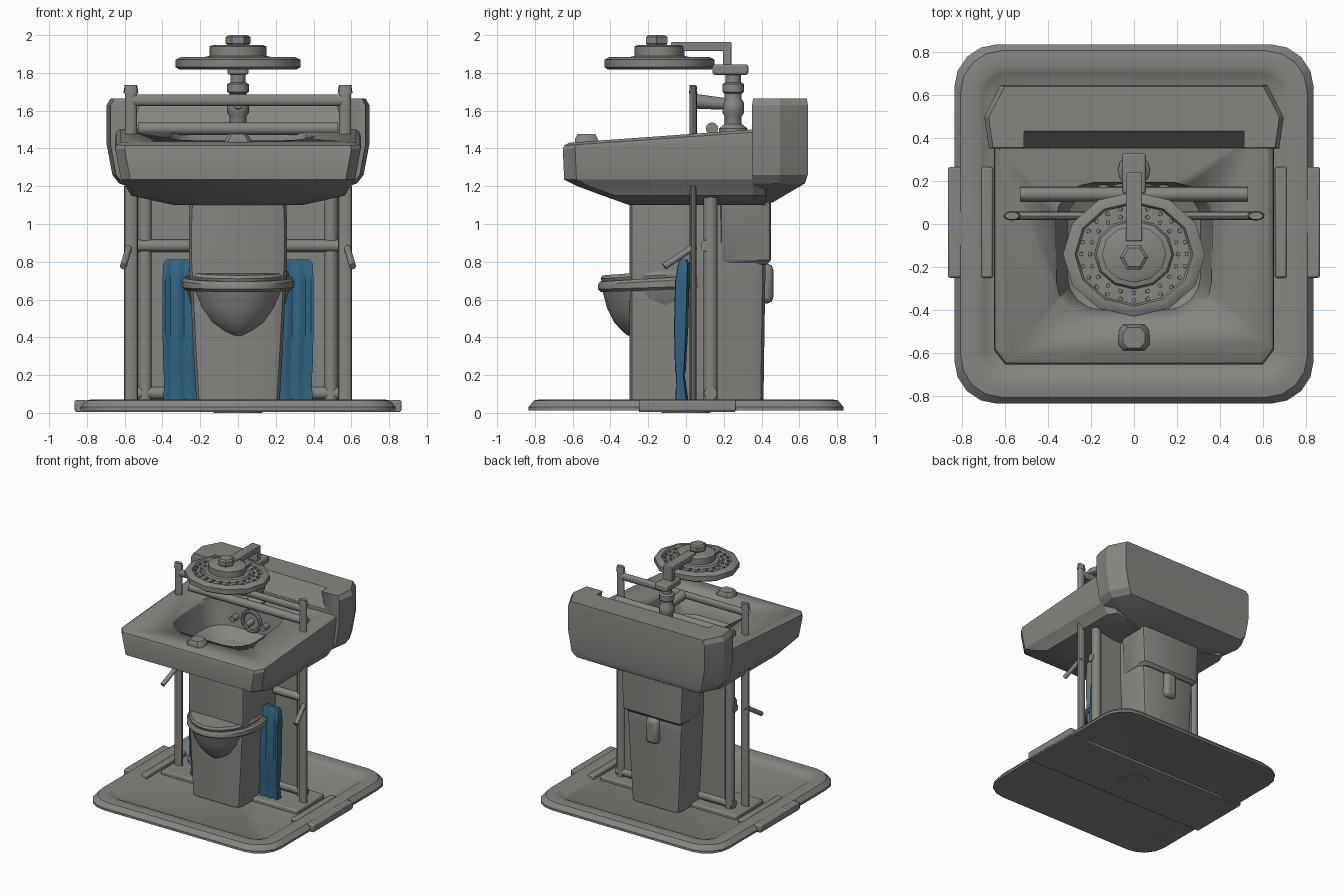
import bpy, bmesh, math
from mathutils import Vector, Matrix

def material(name, c):
    m = bpy.data.materials.new(name)
    m.diffuse_color = (*c, 1)
    return m

GREY = material("warm grey", (0.235, 0.235, 0.22))
BLUE = material("towel blue", (0.03, 0.13, 0.235))

def finish(name, bm, mat=GREY, smooth=35, bevel=0):
    bmesh.ops.remove_doubles(bm, verts=bm.verts, dist=1e-5)
    bmesh.ops.recalc_face_normals(bm, faces=bm.faces)
    me = bpy.data.meshes.new(name)
    bm.to_mesh(me)
    bm.free()
    ob = bpy.data.objects.new(name, me)
    bpy.context.collection.objects.link(ob)
    me.materials.append(mat)
    if bevel:
        b = ob.modifiers.new("bevel", 'BEVEL')
        b.width, b.segments = bevel, 2
    bpy.ops.object.select_all(action='DESELECT')
    ob.select_set(True)
    bpy.context.view_layer.objects.active = ob
    bpy.ops.object.shade_smooth_by_angle(angle=math.radians(smooth))
    return ob

def rrect(hx, y0, y1, rx, ry, z0, z1=None, n=4):
    """Rounded rectangle ring; z runs from z0 at the front to z1 at the back."""
    z1 = z0 if z1 is None else z1
    pts = []
    for sx, sy, a0 in ((1, 1, 0), (-1, 1, 90), (-1, -1, 180), (1, -1, 270)):
        for i in range(n + 1):
            a = math.radians(a0 + 90 * i / n)
            x = sx * (hx - rx) + rx * math.cos(a)
            y = (y1 - ry if sy > 0 else y0 + ry) + ry * math.sin(a)
            pts.append((x, y, z0 + (z1 - z0) * (y - y0) / (y1 - y0)))
    return pts

def ngon(r, cy, z, n, flat=1.0):
    return [(r * math.cos(math.tau * i / n), cy + flat * r * math.sin(math.tau * i / n), z) for i in range(n)]

def loft(name, rings, **kw):
    bm = bmesh.new()
    vs = [[bm.verts.new(p) for p in r] for r in rings]
    for a, b in zip(vs, vs[1:]):
        for i in range(len(a)):
            j = (i + 1) % len(a)
            bm.faces.new((a[i], a[j], b[j], b[i]))
    bm.faces.new(vs[0][::-1])
    bm.faces.new(vs[-1])
    return finish(name, bm, **kw)

def box(name, x0, x1, y0, y1, z0, z1, bevel=0.01, **kw):
    bm = bmesh.new()
    bmesh.ops.create_cube(bm, size=1)
    for v in bm.verts:
        v.co = ((x0 + x1) / 2 + v.co.x * (x1 - x0), (y0 + y1) / 2 + v.co.y * (y1 - y0),
                (z0 + z1) / 2 + v.co.z * (z1 - z0))
    return finish(name, bm, bevel=bevel, **kw)

def rod(name, p, q, r, r2=None, flat=1.0, n=12):
    """Rod from p to q; flat squashes it along y."""
    p, q = Vector(p), Vector(q)
    d = q - p
    bm = bmesh.new()
    bmesh.ops.create_cone(bm, cap_ends=True, segments=n, radius1=r, radius2=r if r2 is None else r2,
                          depth=d.length, matrix=Matrix.Translation((p + q) / 2) @ d.to_track_quat('Z', 'Y').to_matrix().to_4x4())
    for v in bm.verts:
        v.co.y = p.y + (v.co.y - p.y) * flat
    return finish(name, bm)

def cut(ob, cutter):
    m = ob.modifiers.new("cut", 'BOOLEAN')
    m.operation, m.solver, m.object = 'DIFFERENCE', 'EXACT', cutter
    cutter.hide_render = True
    cutter.hide_set(True)

# Floor tray with a rounded rim, clips, bridge plate and drain
T = lambda h, r, z: rrect(h, -h, h, r, r, z)
loft("floor_tray", [T(0.66, 0.1, 0.02), T(0.70, 0.12, 0.012), T(0.835, 0.2, 0.012), T(0.835, 0.2, 0.03),
                    T(0.805, 0.19, 0.066), T(0.78, 0.18, 0.07), T(0.73, 0.14, 0.07), T(0.70, 0.11, 0.06),
                    T(0.67, 0.09, 0.04)])
box("under_band", -0.86, 0.86, -0.25, 0.26, 0.004, 0.025, 0.005)
rod("drain_cover", (0, 0, 0), (0, 0, 0.02), 0.13, n=16)
box("bridge_plate", -0.62, 0.62, -0.12, 0.24, 0.03, 0.072)
for s in (-1, 1):
    a, b = sorted((s * 0.80, s * 0.865))
    box("tray_clip", a, b, -0.25, 0.265, 0.008, 0.068)
    a, b = sorted((s * 0.655, s * 0.71))
    box("inner_clip", a, b, -0.25, 0.265, 0.03, 0.071)

# Pedestal, cistern and rear knob
P = lambda hx, y1, z: rrect(hx, -0.30, y1, 0.05, 0.05, z, n=2)
loft("pedestal", [P(0.22, 0.41, 0.05), P(0.24, 0.415, 0.40), P(0.255, 0.42, 0.72), P(0.26, 0.42, 0.80),
                  P(0.26, 0.35, 1.0), P(0.255, 0.35, 1.13)])
C = lambda hx, y1, z: rrect(hx, 0.18, y1, 0.03, 0.03, z, n=2)
loft("cistern", [C(0.25, 0.43, 0.785), C(0.27, 0.45, 0.81), C(0.285, 0.45, 1.14)])
box("rear_knob", -0.055, 0.055, 0.38, 0.462, 0.58, 0.79, 0.03)

# Toilet bowl, seat and lid
E = lambda rx, y0, y1, z, zb=None: rrect(rx, y0, y1, rx, (y1 - y0) / 2, z, zb, n=6)
loft("toilet_bowl", [E(0.06, -0.31, 0.0, 0.41), E(0.13, -0.34, 0.1, 0.435), E(0.19, -0.38, 0.16, 0.48),
                     E(0.245, -0.42, 0.2, 0.56), E(0.275, -0.445, 0.22, 0.66)])
loft("toilet_seat", [E(0.28, -0.45, 0.22, 0.64, 0.66), E(0.298, -0.465, 0.23, 0.655, 0.675),
                     E(0.298, -0.465, 0.23, 0.68, 0.72), E(0.285, -0.455, 0.22, 0.695, 0.735)])
loft("toilet_lid", [E(0.265, -0.445, 0.2, 0.69, 0.73), E(0.272, -0.452, 0.2, 0.71, 0.75),
                    E(0.262, -0.442, 0.2, 0.728, 0.775)])

# Sink body with a cut-out bowl
def S(hx, y0, y1, z0, z1=None, c=0.05):
    return rrect(hx, y0, y1, c, c * 1.3, z0, z1, n=1)
sink = loft("sink_body", [S(0.34, -0.30, 0.42, 1.10), S(0.565, -0.44, 0.42, 1.15), S(0.595, -0.575, 0.42, 1.20),
                          S(0.62, -0.645, 0.42, 1.235), S(0.65, -0.652, 0.42, 1.395, 1.47),
                          S(0.645, -0.645, 0.42, 1.415, 1.49), S(0.625, -0.62, 0.42, 1.43, 1.505)], smooth=25)
basin = loft("basin_cutter", [rrect(0.22, -0.30, 0.08, 0.12, 0.12, 1.2), rrect(0.31, -0.40, 0.17, 0.16, 0.16, 1.27),
                              rrect(0.36, -0.45, 0.19, 0.18, 0.18, 1.45), rrect(0.38, -0.47, 0.2, 0.18, 0.18, 1.6)])
cut(sink, basin)

# Raised back tank with a shallow sloping front recess
def K(hx, y0, y1, z):
    p = [(hx - 0.02, y0), (hx, y0 + (y1 - y0) * 0.5), (hx - 0.075, y1)]
    return [(x, y, z) for x, y in p] + [(-x, y, z) for x, y in reversed(p)]
tank = loft("back_tank", [K(0.36, 0.36, 0.46, 1.115), K(0.63, 0.355, 0.63, 1.215), K(0.665, 0.35, 0.645, 1.26),
                          K(0.695, 0.35, 0.645, 1.42), K(0.695, 0.35, 0.645, 1.63), K(0.675, 0.355, 0.64, 1.665)],
            smooth=25)
recess = loft("recess_cutter", [[(x, 0.2, 1.53), (x, 0.352, 1.53), (x * 0.92, 0.44, 1.68), (x * 0.92, 0.2, 1.68)]
                                for x in (-0.55, 0.55)])
cut(tank, recess)

# Soap bar and tap fittings inside the basin
loft("soap", [S(0.075, -0.585, -0.47, 1.42, c=0.02), S(0.068, -0.588, -0.467, 1.45, c=0.02),
              S(0.05, -0.575, -0.48, 1.476, c=0.02)])
bpy.ops.mesh.primitive_torus_add(location=(0, 0.175, 1.35), rotation=(math.pi / 2, 0, 0), major_radius=0.08,
                                 minor_radius=0.016, major_segments=20, minor_segments=8)
bpy.context.object.name = "tap_ring"
bpy.context.object.data.materials.append(GREY)
for s in (-1, 1):
    rod("tap_knob", (s * 0.14, 0.2, 1.35), (s * 0.14, 0.12, 1.35), 0.025)
rod("tap_spout", (0, 0.2, 1.35), (0, 0.10, 1.34), 0.025)

# Frame: posts, uprights, handles, rails and back panel
for s in (-1, 1):
    x = s * 0.567
    rod("lower_post", (x, 0.038, 0.06), (x, 0.038, 1.2), 0.037, flat=0.5)
    rod("upper_post", (x, 0.038, 1.40), (x, 0.038, 1.70), 0.032, flat=0.6)
    rod("post_cap", (x, 0.038, 1.69), (x, 0.038, 1.735), 0.04, 0.033, flat=0.55)
    rod("panel_upright", (s * 0.492, 0.13, 0.07), (s * 0.492, 0.13, 1.15), 0.037)
    rod("side_handle", (s * 0.575, 0.05, 0.885), (s * 0.607, -0.115, 0.775), 0.018)
rod("top_rail", (-0.56, 0.038, 1.655), (0.56, 0.038, 1.655), 0.03, flat=0.65)
rod("lower_rail", (-0.53, 0.138, 1.505), (0.53, 0.138, 1.505), 0.033)
rod("middle_rail", (-0.53, 0.11, 0.885), (0.53, 0.11, 0.885), 0.032)
rod("bottom_rail", (-0.53, 0.13, 0.105), (0.53, 0.13, 0.105), 0.035)
box("back_panel", -0.50, 0.50, 0.115, 0.145, 0.06, 1.13, 0)

# Shower stem, arm and bracket
loft("shower_stem", [ngon(r, 0.25, z, 12) for r, z in ((0.075, 1.44), (0.075, 1.505), (0.045, 1.53), (0.045, 1.57),
                     (0.058, 1.59), (0.058, 1.64), (0.045, 1.66), (0.045, 1.69), (0.058, 1.70), (0.058, 1.74),
                     (0.04, 1.75), (0.04, 1.80))])
box("stem_block", -0.055, 0.055, 0.14, 0.33, 1.79, 1.845, 0.012)
rod("stem_bracket", (0, 0.22, 1.635), (0, 0.04, 1.65), 0.03, 0.04)
box("arm_drop", -0.038, 0.038, 0.195, 0.24, 1.82, 1.962, 0.005)
box("shower_arm", -0.038, 0.038, -0.08, 0.24, 1.915, 1.963, 0.005)

# Shower head: slightly oval ridged disc with nozzle studs and a cap
OVAL = 0.88
loft("shower_head", [ngon(r, -0.14, z, 12, OVAL) for r, z in ((0.17, 1.835), (0.28, 1.83), (0.31, 1.818), (0.33, 1.83),
                     (0.33, 1.87), (0.30, 1.885), (0.275, 1.885), (0.265, 1.868), (0.185, 1.868), (0.175, 1.885),
                     (0.15, 1.89), (0.15, 1.94), (0.13, 1.948))])
loft("head_cap", [ngon(r, -0.155, z, 6) for r, z in ((0.05, 1.94), (0.065, 1.955), (0.065, 1.99), (0.05, 2.0))])
bm = bmesh.new()
for ring_r, count in ((0.205, 20), (0.245, 24)):
    for i in range(count):
        a = 2 * math.pi * i / count
        bmesh.ops.create_cone(bm, cap_ends=True, segments=6, radius1=0.013, radius2=0.01, depth=0.06,
                              matrix=Matrix.Translation((ring_r * math.cos(a), -0.14 + OVAL * ring_r * math.sin(a), 1.85)))
finish("nozzle_studs", bm)

# Hanging towels with shallow vertical folds, pinched near the hem
for s in (-1, 1):
    rings = []
    for z, w, y, t in ((0.07, 0.395, -0.022, 0.9), (0.20, 0.39, -0.03, 0.6), (0.22, 0.395, -0.03, 0.75),
                       (0.45, 0.40, -0.026, 1.0), (0.70, 0.40, -0.02, 1.0), (0.79, 0.395, -0.012, 0.8),
                       (0.812, 0.38, -0.012, 0.5)):
        xs = [0.20 + (w - 0.20) * i / 14 for i in range(15)]
        fold = [0.008 * math.sin(i * 1.3) for i in range(15)]
        front = [(s * x, y + (-0.03 + f) * t, z) for x, f in zip(xs, fold)]
        back = [(s * x, y + (0.03 + f) * t, z) for x, f in zip(xs, fold)]
        rings.append(front + back[::-1])
    loft("towel", rings, mat=BLUE)
